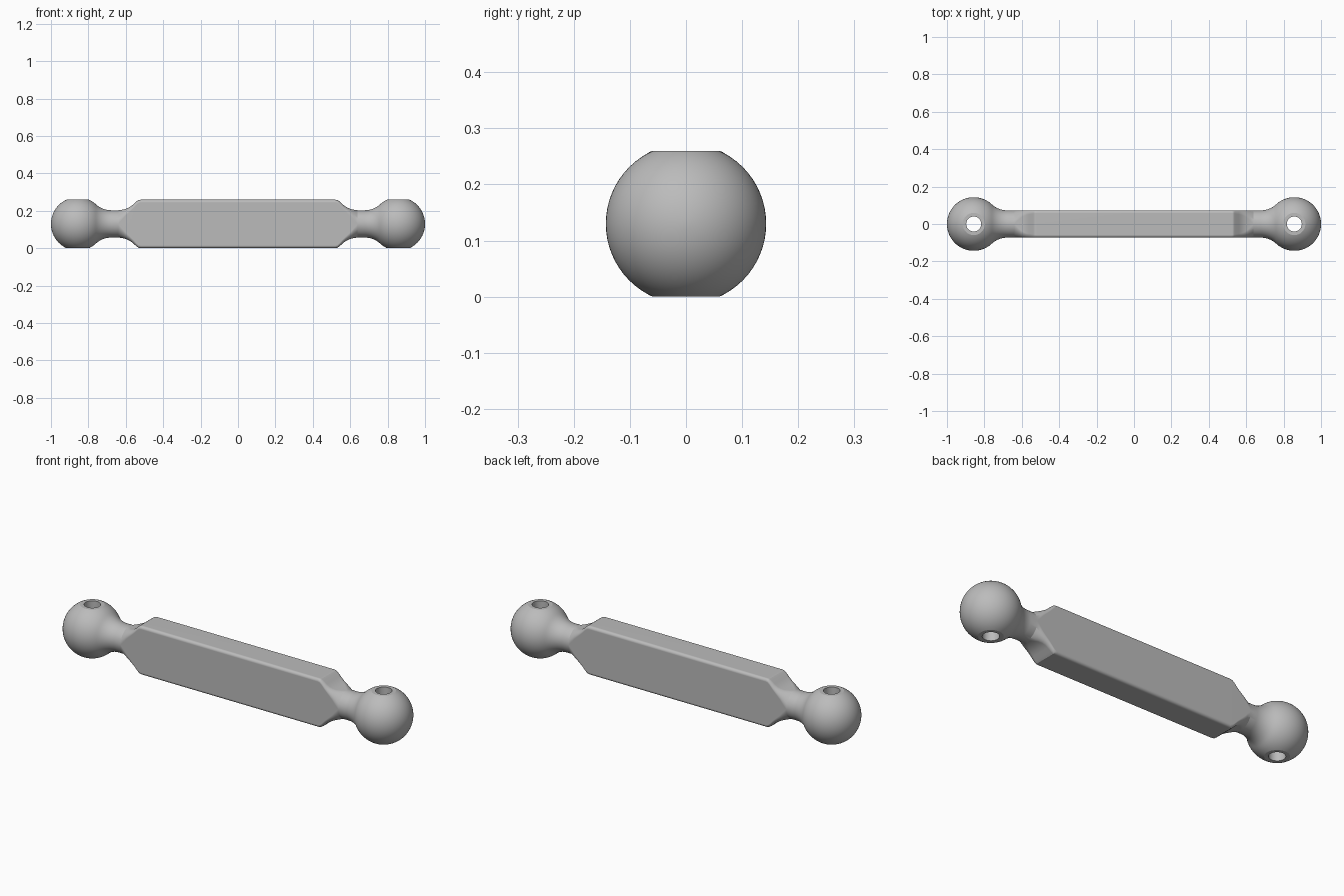
import bpy, bmesh
from math import sin, cos, pi, sqrt, atan2
from mathutils import Vector

if "Cube" in bpy.data.objects:
    bpy.data.objects.remove(bpy.data.objects["Cube"])

MID = 0.13            # height of the long axis, and half the height
BALL_X, BALL_R = 0.857, 0.143
NECK_R = 0.073
FILLET_R = 0.12
CORNER_STEPS = 16

grey = bpy.data.materials.new("plain_grey")
grey.use_nodes = True
colour = (0.5, 0.5, 0.5, 1)
grey.diffuse_color = colour
grey.node_tree.nodes["Principled BSDF"].inputs["Base Color"].default_value = colour


def half_sections():
    """Sections from the middle to one tip: x, half depth, half height, corner radius."""
    # Flat bar, sloped shoulder and round neck
    bar = [(0.52, 0.1295, 0.015), (0.532, 0.1275, 0.016), (0.543, 0.12, 0.018),
           (0.56, 0.104, 0.021), (0.575, 0.0925, 0.024), (0.59, 0.0845, 0.03),
           (0.605, 0.079, 0.039), (0.62, 0.0755, 0.053), (0.64, NECK_R, NECK_R)]
    out = [(x, NECK_R, hz, r) for x, hz, r in bar]
    # Fillet from the neck into the ball, tangent to both
    rise = NECK_R + FILLET_R
    run = sqrt((BALL_R + FILLET_R) ** 2 - rise ** 2)
    end = atan2(run, rise)
    for i in range(11):
        a = end * i / 10
        r = rise - FILLET_R * cos(a)
        out.append((BALL_X - run + FILLET_R * sin(a), r, r, r))
    # Ball
    start = atan2(rise, -run)
    for i in range(1, 32):
        a = start * (1 - i / 32)
        r = BALL_R * sin(a)
        out.append((BALL_X + BALL_R * cos(a), r, r, r))
    return out


def ring(bm, x, hy, hz, r):
    """Rounded rectangle across the long axis."""
    verts = []
    for q, (sy, sz) in enumerate([(1, 1), (-1, 1), (-1, -1), (1, -1)]):
        for i in range(CORNER_STEPS + 1):
            a = (q + i / CORNER_STEPS) * pi / 2
            verts.append(bm.verts.new((x, sy * (hy - r) + r * cos(a),
                                       MID + sz * (hz - r) + r * sin(a))))
    return verts


# Loft the whole link from tip to tip
half = half_sections()
sections = [(-x, hy, hz, r) for x, hy, hz, r in reversed(half)] + half
bm = bmesh.new()
rings = [ring(bm, *s) for s in sections]
count = len(rings[0])
for a, b in zip(rings, rings[1:]):
    for i in range(count):
        j = (i + 1) % count
        bm.faces.new((a[i], a[j], b[j], b[i]))
for side, loop in ((-1, rings[0]), (1, rings[-1])):
    tip = bm.verts.new((side * (BALL_X + BALL_R), 0, MID))
    for i in range(count):
        bm.faces.new((loop[i], loop[(i + 1) % count], tip))
bmesh.ops.remove_doubles(bm, verts=bm.verts[:], dist=1e-5)

# Slice the balls flat above and below
for z, direction in ((0, -1), (2 * MID, 1)):
    bmesh.ops.bisect_plane(bm, geom=bm.verts[:] + bm.edges[:] + bm.faces[:], dist=1e-6,
                           plane_co=Vector((0, 0, z)), plane_no=Vector((0, 0, direction)),
                           clear_outer=True)
    bmesh.ops.holes_fill(bm, edges=[e for e in bm.edges if e.is_boundary], sides=0)
bmesh.ops.recalc_face_normals(bm, faces=bm.faces[:])

mesh = bpy.data.meshes.new("double_ball_link")
bm.to_mesh(mesh)
bm.free()
link = bpy.data.objects.new("double_ball_link", mesh)
bpy.context.collection.objects.link(link)
mesh.materials.append(grey)

# Drill a pin hole down through each ball
for side in (-1, 1):
    bpy.ops.mesh.primitive_cylinder_add(vertices=48, radius=0.04, depth=0.6,
                                        location=(side * BALL_X, 0, MID))
    drill = bpy.context.object
    drill.name = "pin_hole_cutter"
    drill.hide_render = True
    drill.data.materials.append(grey)
    cut = link.modifiers.new("pin_hole", 'BOOLEAN')
    cut.object = drill
    cut.operation = 'DIFFERENCE'
    cut.solver = 'EXACT'
    bpy.ops.object.select_all(action='DESELECT')
    link.select_set(True)
    bpy.context.view_layer.objects.active = link
    bpy.ops.object.modifier_apply(modifier=cut.name)
    bpy.data.objects.remove(drill)

# Smooth shading with crisp flats
bpy.ops.object.shade_smooth_by_angle(angle=0.36)
weighted = link.modifiers.new("even_flats", 'WEIGHTED_NORMAL')
weighted.keep_sharp = True
